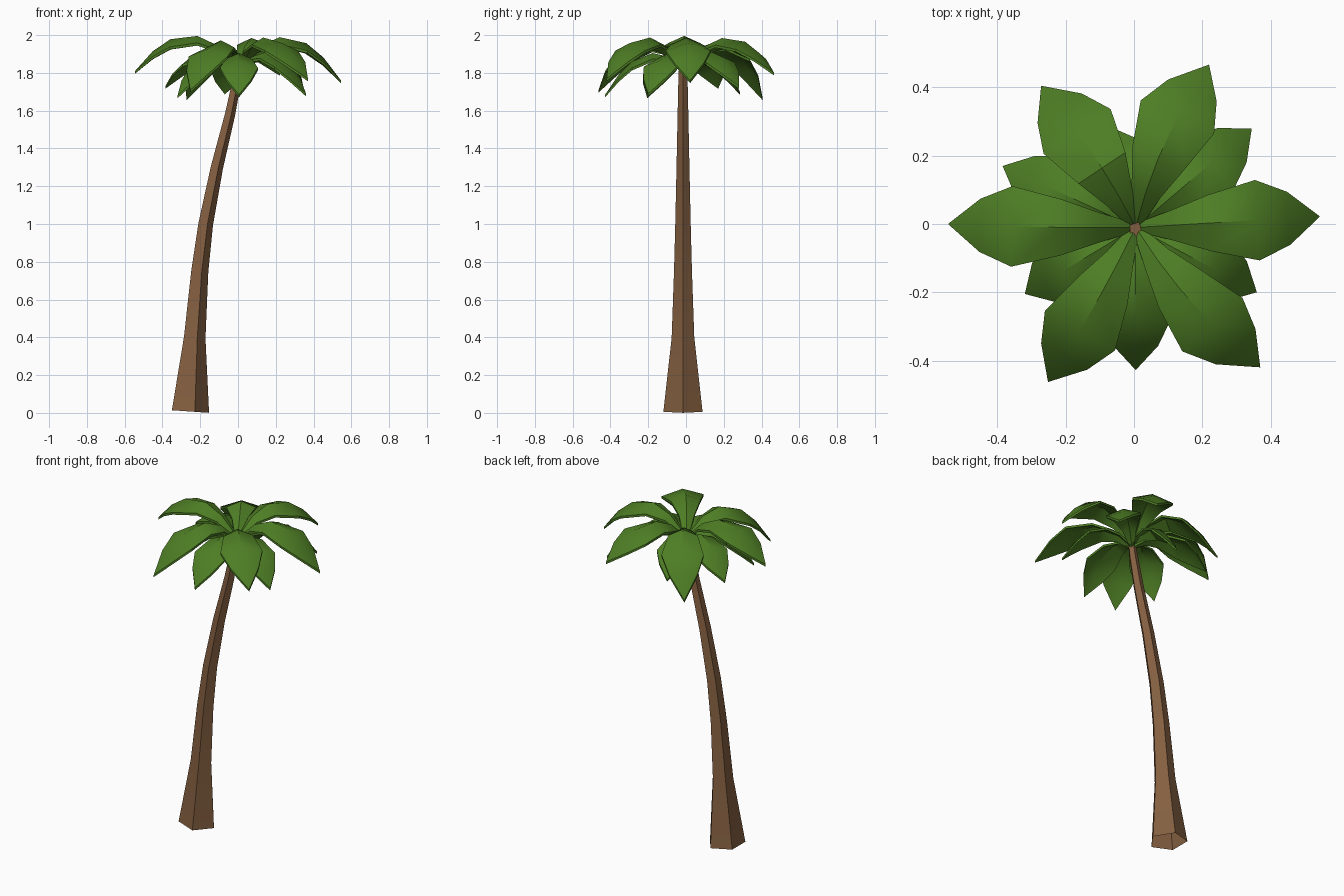
import bpy, bmesh, math
from mathutils import Vector

cube = bpy.data.objects.get("Cube")
if cube:
    bpy.data.objects.remove(cube, do_unlink=True)


def material(name, colour):
    m = bpy.data.materials.new(name)
    m.use_nodes = True
    m.diffuse_color = (*colour, 1)
    bsdf = next(n for n in m.node_tree.nodes if n.type == 'BSDF_PRINCIPLED')
    bsdf.inputs["Base Color"].default_value = (*colour, 1)
    bsdf.inputs["Roughness"].default_value = 0.9
    return m


bark = material("bark_brown", (0.23, 0.115, 0.052))
green = material("leaf_green", (0.076, 0.208, 0.018))


def finish(bm, name, mat):
    bmesh.ops.recalc_face_normals(bm, faces=bm.faces)
    mesh = bpy.data.meshes.new(name)
    bm.to_mesh(mesh)
    bm.free()
    mesh.materials.append(mat)
    obj = bpy.data.objects.new(name, mesh)
    bpy.context.collection.objects.link(obj)
    bpy.ops.object.select_all(action='DESELECT')
    bpy.context.view_layer.objects.active = obj
    obj.select_set(True)
    bpy.ops.object.shade_smooth_by_angle(angle=math.radians(35))


# Trunk: five-sided tapering rings along a leaning path (x, z, radius), open below
def build_trunk(path, sides=5, y=-0.016):
    bm = bmesh.new()
    rings = []
    for i, (x, z, r) in enumerate(path):
        a, b = path[max(i - 1, 0)], path[min(i + 1, len(path) - 1)]
        lean = math.atan2(b[0] - a[0], b[1] - a[1])
        ring = []
        for k in range(sides):
            ang = math.tau * k / sides
            u = r * math.cos(ang)
            ring.append(bm.verts.new((x + u * math.cos(lean),
                                      y + r * math.sin(ang),
                                      z - u * math.sin(lean))))
        rings.append(ring)
    for lo, hi in zip(rings, rings[1:]):
        for k in range(sides):
            n = (k + 1) % sides
            bm.faces.new((lo[k], lo[n], hi[n], hi[k]))
    bm.faces.new(rings[-1])
    finish(bm, "trunk", bark)


build_trunk([(-0.262, 0.008, 0.109), (-0.235, 0.4, 0.063), (-0.207, 0.75, 0.05),
             (-0.175, 1.0, 0.043), (-0.115, 1.3, 0.036), (-0.045, 1.58, 0.03),
             (-0.01, 1.75, 0.026), (0.006, 1.85, 0.022)])


# Leaf: arched midrib with drooping sides (length fraction, width, droop slope)
OUTLINE = [(0, 0.1, 0.5), (0.2, 0.38, 0.5), (0.4, 0.7, 0.45),
           (0.66, 1, 0.34), (0.83, 0.66, 0.36)]
PEAK = 0.57


def build_leaf(name, tip, base, crest, width, bow=0):
    tip = Vector(tip)
    origin = Vector((0.005, -0.01))
    along = tip.xy - origin
    side = Vector((-along.y, along.x)).normalized()

    def arch(t):
        return (base * (t - PEAK) * (t - 1) / PEAK
                + crest * t * (1 - t) / (PEAK * (1 - PEAK))
                + tip.z * t * (t - PEAK) / (1 - PEAK))

    bm = bmesh.new()
    rows = []
    for t, w, droop in OUTLINE:
        row = []
        for s in (-1, 0, 1):
            reach = s * w * width
            q = origin + along * t + side * (reach + bow * 4 * t * (1 - t))
            row.append(bm.verts.new((q.x, q.y, arch(t) - abs(reach) * droop)))
        rows.append(row)
    for a, b in zip(rows, rows[1:]):
        for k in (0, 1):
            bm.faces.new((a[k], b[k], b[k + 1], a[k + 1]))
    end = bm.verts.new(tip)
    for k in (0, 1):
        bm.faces.new((rows[-1][k], end, rows[-1][k + 1]))

    # Close the sheet into a thin solid by extruding it downward
    lower = bmesh.ops.extrude_face_region(bm, geom=list(bm.faces), use_keep_orig=True)
    moved = [v for v in lower["geom"] if isinstance(v, bmesh.types.BMVert)]
    bmesh.ops.translate(bm, verts=moved, vec=(0, 0, -0.014))
    finish(bm, name, green)


# Upper crown: six large leaves (tip, crest height, sideways bow)
for i, (tip, crest, bow) in enumerate([((0.545, 0.022, 1.76), 1.98, 0),
                                       ((0.22, 0.467, 1.8), 1.982, 0.024),
                                       ((-0.272, 0.405, 1.67), 1.945, -0.015),
                                       ((-0.545, 0, 1.81), 1.995, 0.004),
                                       ((-0.252, -0.463, 1.71), 1.955, 0.008),
                                       ((0.37, -0.42, 1.77), 1.98, -0.024)]):
    build_leaf(f"upper_leaf_{i + 1}", tip, 1.835, crest, 0.118, bow)

# Lower crown: six smaller leaves filling the gaps
for i, (tip, crest) in enumerate([((0.345, 0.28, 1.73), 1.91),
                                  ((-0.07, 0.285, 1.7), 1.875),
                                  ((-0.385, 0.17, 1.73), 1.9),
                                  ((-0.32, -0.205, 1.68), 1.88),
                                  ((0.005, -0.428, 1.685), 1.885),
                                  ((0.36, -0.2, 1.69), 1.89)]):
    build_leaf(f"lower_leaf_{i + 1}", tip, 1.82, crest, 0.1)
